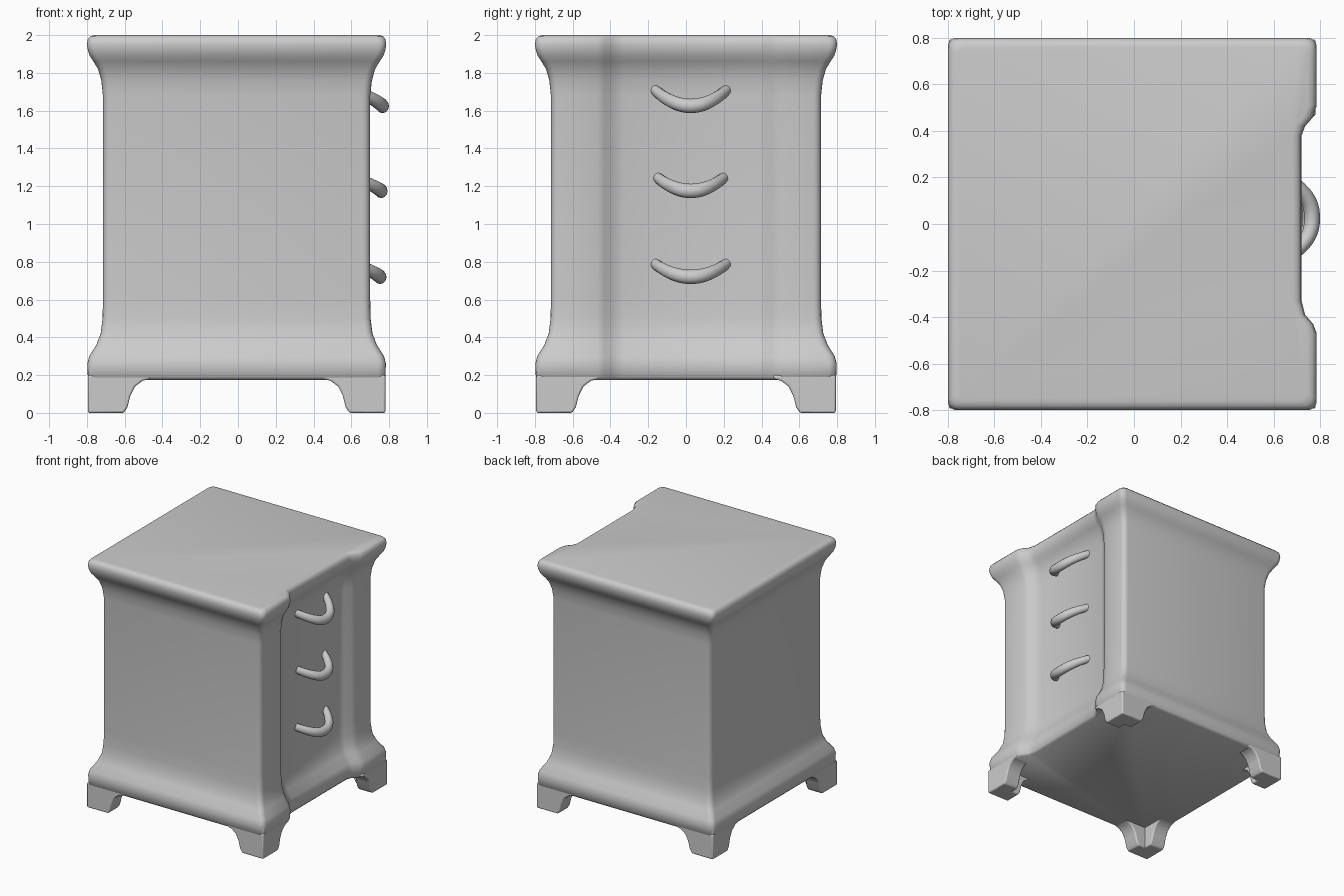
import bpy, bmesh, math
from mathutils import Vector

cube = bpy.data.objects.get("Cube")
if cube:
    bpy.data.objects.remove(cube, do_unlink=True)

X0, X1, Y = -0.715, 0.70, 0.715   # body walls at mid height
RADIUS = 0.04


def finish(bm, name, angle=40):
    bmesh.ops.recalc_face_normals(bm, faces=bm.faces)
    mesh = bpy.data.meshes.new(name)
    bm.to_mesh(mesh)
    bm.free()
    ob = bpy.data.objects.new(name, mesh)
    bpy.context.collection.objects.link(ob)
    smooth(ob, angle)
    return ob


def smooth(ob, angle):
    bpy.ops.object.select_all(action='DESELECT')
    ob.select_set(True)
    bpy.context.view_layer.objects.active = ob
    bpy.ops.object.shade_smooth_by_angle(angle=math.radians(angle))


def corner(cx, cy, start):
    """Quarter-circle corner of the plan outline."""
    return [(cx + RADIUS * math.cos(a), cy + RADIUS * math.sin(a))
            for a in (start + math.pi / 8 * i for i in range(5))]


# Plan outline, with the drawer face set back between two stiles
recess = [(X1, -0.47), (0.685, -0.43), (0.65, -0.39), (0.635, -0.33),
          (0.635, 0.38), (0.65, 0.42), (0.685, 0.46), (X1, 0.51)]
outline = (corner(X1 - RADIUS, -Y + RADIUS, -math.pi / 2) + recess
           + corner(X1 - RADIUS, Y - RADIUS, 0)
           + corner(X0 + RADIUS, Y - RADIUS, math.pi / 2)
           + corner(X0 + RADIUS, -Y + RADIUS, math.pi))

# Height and outward flare of plinth, walls, cove and top slab
flare = [(0.175, 0.065), (0.19, 0.08), (0.26, 0.083), (0.30, 0.073),
         (0.36, 0.035), (0.42, 0.012), (0.50, 0.002), (0.60, 0), (1.68, 0),
         (1.76, 0.009), (1.82, 0.026), (1.86, 0.05), (1.89, 0.07),
         (1.92, 0.08), (1.95, 0.085), (1.98, 0.08), (1.995, 0.066), (2.0, 0.045)]

# Cabinet body
bm = bmesh.new()
rings = []
for z, off in flare:
    ring = []
    for x, y in outline:
        px = x + math.copysign(off, x) if abs(x) > 0.6 else x
        py = y + math.copysign(off, y) if abs(y) > 0.6 else y
        ring.append(bm.verts.new((px, py, z)))
    rings.append(ring)
n = len(outline)
for low, high in zip(rings, rings[1:]):
    for i in range(n):
        j = (i + 1) % n
        bm.faces.new((low[i], low[j], high[j], high[i]))
bm.faces.new(rings[0])
bm.faces.new(rings[-1])
finish(bm, "cabinet_body", 50)

# Bracket feet: two curved arms meeting at each corner
arm = [(0, 0), (0.19, 0), (0.21, 0.03), (0.225, 0.09), (0.25, 0.14),
       (0.29, 0.17), (0.33, 0.18), (0.33, 0.20), (0, 0.20)]
THICK = 0.13


def add_foot(name, cx, cy, sx, sy):
    bm = bmesh.new()
    for along_x in (True, False):
        sides = []
        for d in (0, THICK):
            side = []
            for t, z in arm:
                u, v = (t, d) if along_x else (d, t)
                side.append(bm.verts.new((cx - sx * u, cy - sy * v, z)))
            sides.append(side)
            bm.faces.new(side)
        for i in range(len(arm)):
            j = (i + 1) % len(arm)
            bm.faces.new((sides[0][i], sides[0][j], sides[1][j], sides[1][i]))
    ob = finish(bm, name)
    bevel = ob.modifiers.new("soft_edges", 'BEVEL')
    bevel.width = 0.022
    bevel.segments = 3
    bevel.limit_method = 'ANGLE'
    bevel.angle_limit = math.radians(50)


for xname, cx, sx in (("left", 0.78, 1), ("right", -0.795, -1)):
    for yname, sy in (("front", -1), ("back", 1)):
        add_foot(f"{yname}_{xname}_foot", cx, sy * 0.793, sx, sy)

# Drooping drawer pulls
STEPS, SIDES = 24, 12


def add_pull(name, z_end, drop, half, reach):
    bm = bmesh.new()
    path = []
    for i in range(STEPS + 1):
        s = -1 + 2 * i / STEPS
        bow = 1 - abs(s) ** 2.4
        path.append(Vector((0.625 + (reach - 0.625) * bow, 0.025 + half * s,
                            z_end - drop * (1 - s * s))))
    loops = []
    for i, p in enumerate(path):
        tangent = (path[min(i + 1, STEPS)] - path[max(i - 1, 0)]).normalized()
        side = tangent.cross(Vector((0, 0, 1))).normalized()
        up = side.cross(tangent)
        s = -1 + 2 * i / STEPS
        r = 0.028 + 0.010 * (1 - s * s)
        loops.append([bm.verts.new(p + side * r * 0.9 * math.cos(a) + up * r * math.sin(a))
                      for a in (2 * math.pi * k / SIDES for k in range(SIDES))])
    for a, b in zip(loops, loops[1:]):
        for k in range(SIDES):
            m = (k + 1) % SIDES
            bm.faces.new((a[k], a[m], b[m], b[k]))
    bm.faces.new(loops[0])
    bm.faces.new(loops[-1])
    finish(bm, name, 60)


add_pull("top_drawer_pull", 1.71, 0.085, 0.19, 0.765)
add_pull("middle_drawer_pull", 1.245, 0.07, 0.175, 0.758)
add_pull("bottom_drawer_pull", 0.79, 0.07, 0.19, 0.752)
